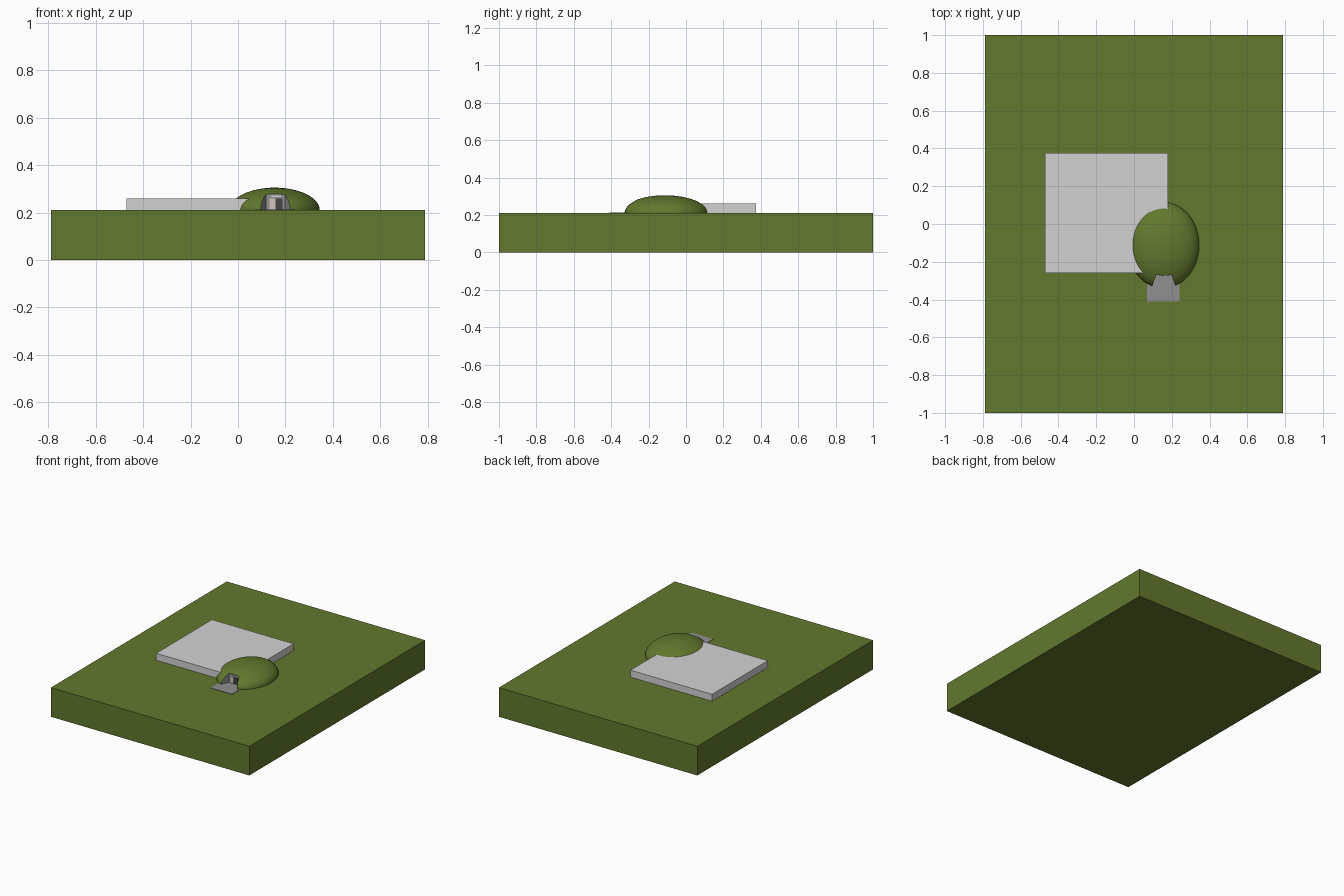
import bpy
import bmesh
from math import radians

cube = bpy.data.objects.get("Cube")
if cube:
    bpy.data.objects.remove(cube, do_unlink=True)


def material(name, rgb):
    m = bpy.data.materials.new(name)
    m.use_nodes = True
    m.diffuse_color = (*rgb, 1)
    m.node_tree.nodes["Principled BSDF"].inputs["Base Color"].default_value = (*rgb, 1)
    return m


GRASS = material("grass green", (0.122, 0.191, 0.027))
PALE = material("pale concrete", (0.65, 0.65, 0.65))
GREY = material("grey concrete", (0.28, 0.28, 0.28))
CREAM = material("cream door", (0.62, 0.58, 0.5))
DARK = material("dark opening", (0.06, 0.06, 0.06))


def add_object(name, bm, *mats):
    mesh = bpy.data.meshes.new(name)
    bm.to_mesh(mesh)
    bm.free()
    obj = bpy.data.objects.new(name, mesh)
    bpy.context.collection.objects.link(obj)
    for m in mats:
        mesh.materials.append(m)
    return obj


def prism(name, outline, z0, z1, *mats):
    """Extrude a ground outline from z0 up to z1."""
    bm = bmesh.new()
    face = bm.faces.new([bm.verts.new((x, y, z0)) for x, y in outline])
    top = bmesh.ops.extrude_face_region(bm, geom=[face])["geom"]
    for v in top:
        if isinstance(v, bmesh.types.BMVert):
            v.co.z = z1
    bmesh.ops.recalc_face_normals(bm, faces=bm.faces[:])
    return add_object(name, bm, *mats)


def box(name, x, y, z, mat):
    outline = [(x[0], y[0]), (x[1], y[0]), (x[1], y[1]), (x[0], y[1])]
    return prism(name, outline, z[0], z[1], mat)


GROUND = 0.21
MID = 0.158      # centre line of the entrance
BACK = -0.27     # rear wall of the entrance

# Ground block and paved slab
box("ground_block", (-0.79, 0.79), (-1, 1), (0, GROUND), GRASS)
box("paved_slab", (-0.47, 0.18), (-0.26, 0.375), (GROUND, 0.26), PALE)

# Grassy mound: upper half of an ellipsoid
bm = bmesh.new()
bmesh.ops.create_uvsphere(bm, u_segments=64, v_segments=32, radius=1)
bmesh.ops.scale(bm, vec=(0.19, 0.228, 0.095), verts=bm.verts[:])
bmesh.ops.translate(bm, vec=(0.155, -0.112, GROUND), verts=bm.verts[:])
cut = bmesh.ops.bisect_plane(bm, geom=bm.verts[:] + bm.edges[:] + bm.faces[:],
                             plane_co=(0, 0, 0.2), plane_no=(0, 0, -1), clear_outer=True)
rim = [e for e in cut["geom_cut"] if isinstance(e, bmesh.types.BMEdge)]
bmesh.ops.edgeloop_fill(bm, edges=rim)
bmesh.ops.recalc_face_normals(bm, faces=bm.faces[:])
mound = add_object("grass_mound", bm, GRASS, GREY)

# Flared entrance carved from the front, leaving grey walls
flare = [(MID - 0.11, -0.45), (MID + 0.11, -0.45), (MID + 0.04, BACK), (MID - 0.04, BACK)]
cutter = prism("entrance_cutter", flare, 0.15, 0.4, GRASS, GREY)
cutter.hide_render = True
for p in cutter.data.polygons:
    p.material_index = 1
mod = mound.modifiers.new("entrance", "BOOLEAN")
mod.operation = "DIFFERENCE"
mod.solver = "EXACT"
mod.object = cutter
bpy.context.view_layer.objects.active = mound
mound.select_set(True)
bpy.ops.object.modifier_apply(modifier=mod.name)
bpy.data.objects.remove(cutter, do_unlink=True)
bpy.ops.object.shade_smooth_by_angle(angle=radians(30))

# Entrance paving, door, opening and lintel panel
box("entrance_paving", (0.07, 0.24), (-0.41, BACK), (GROUND, GROUND + 0.003), GREY)
box("door_panel", (0.133, 0.158), (BACK - 0.004, BACK), (GROUND, 0.26), CREAM)
box("door_opening", (0.158, 0.188), (BACK - 0.002, BACK), (GROUND, 0.26), DARK)
box("lintel_panel", (0.14, 0.182), (BACK - 0.003, BACK), (0.266, 0.271), PALE)
